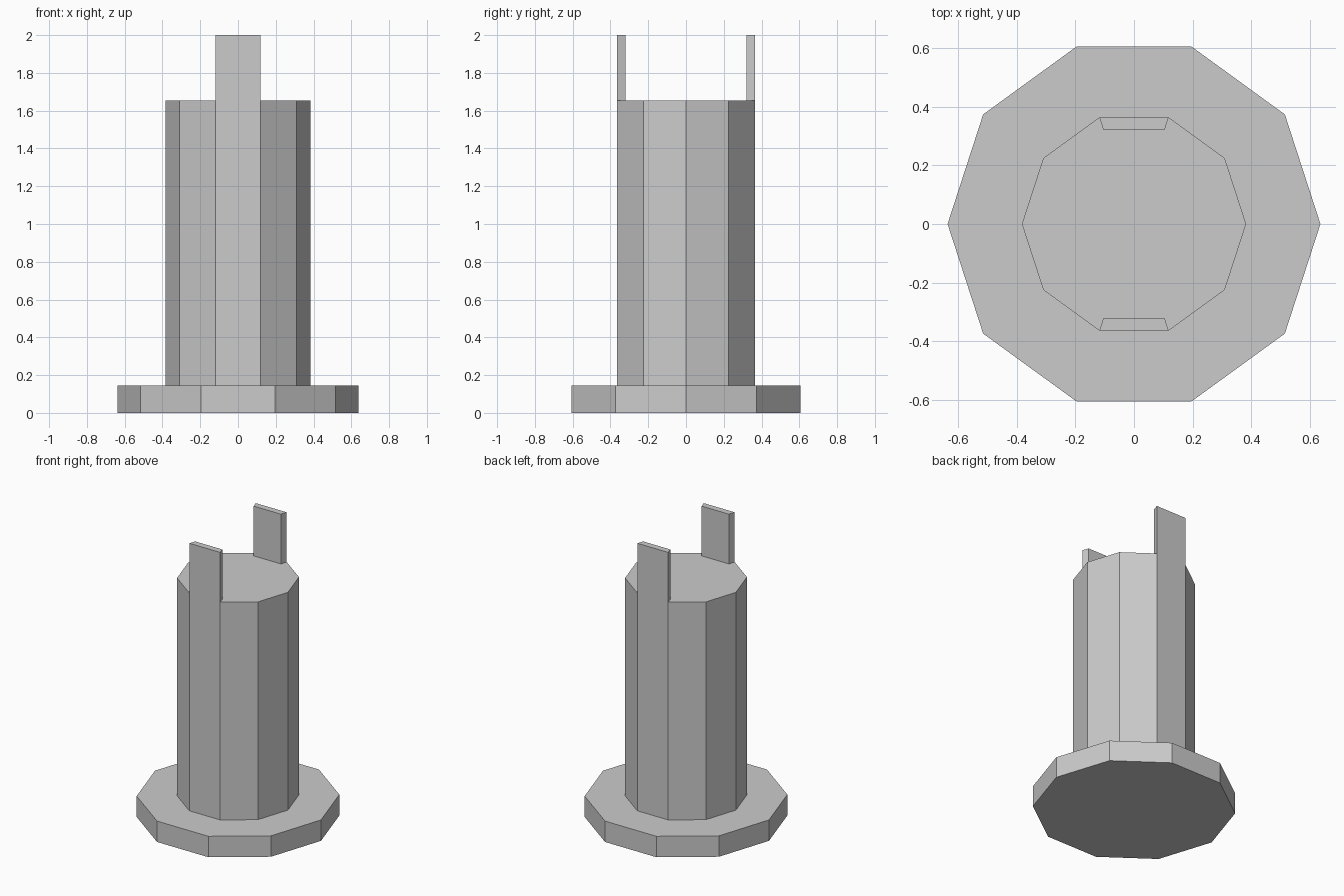
import bpy, bmesh
from math import cos, sin, pi

if "Cube" in bpy.data.objects:
    bpy.data.objects.remove(bpy.data.objects["Cube"])

SIDES = 10
BASE_R, SHAFT_R, TAB_IN_R = 0.637, 0.383, 0.337
BASE_Z, SHAFT_Z, TOP_Z = 0.145, 1.655, 2.0


def corner(i, r):
    a = 2 * pi * i / SIDES
    return (r * cos(a), r * sin(a))


def decagon(r):
    return [corner(i, r) for i in range(SIDES)]


def loft(name, rings, cap_bottom=True):
    """Join stacked (outline, z) rings into a flat-faced body."""
    bm = bmesh.new()
    loops = [[bm.verts.new((x, y, z)) for x, y in pts] for pts, z in rings]
    for lo, hi in zip(loops, loops[1:]):
        n = len(lo)
        for i in range(n):
            j = (i + 1) % n
            bm.faces.new((lo[i], lo[j], hi[j], hi[i]))
    if cap_bottom:
        bm.faces.new(loops[0][::-1])
    bm.faces.new(loops[-1])
    mesh = bpy.data.meshes.new(name)
    bm.to_mesh(mesh)
    bm.free()
    obj = bpy.data.objects.new(name, mesh)
    bpy.context.collection.objects.link(obj)
    return obj


# Flanged base and shaft as one stepped decagonal body
loft("flanged_shaft", [
    (decagon(BASE_R), 0), (decagon(BASE_R), BASE_Z),
    (decagon(SHAFT_R), BASE_Z), (decagon(SHAFT_R), SHAFT_Z)])

# Upright tabs continuing the back and front faces of the shaft
for name, i in (("back_tab", 2), ("front_tab", 7)):
    outline = [corner(i, SHAFT_R), corner(i + 1, SHAFT_R),
               corner(i + 1, TAB_IN_R), corner(i, TAB_IN_R)]
    loft(name, [(outline, SHAFT_Z), (outline, TOP_Z)], cap_bottom=False)
